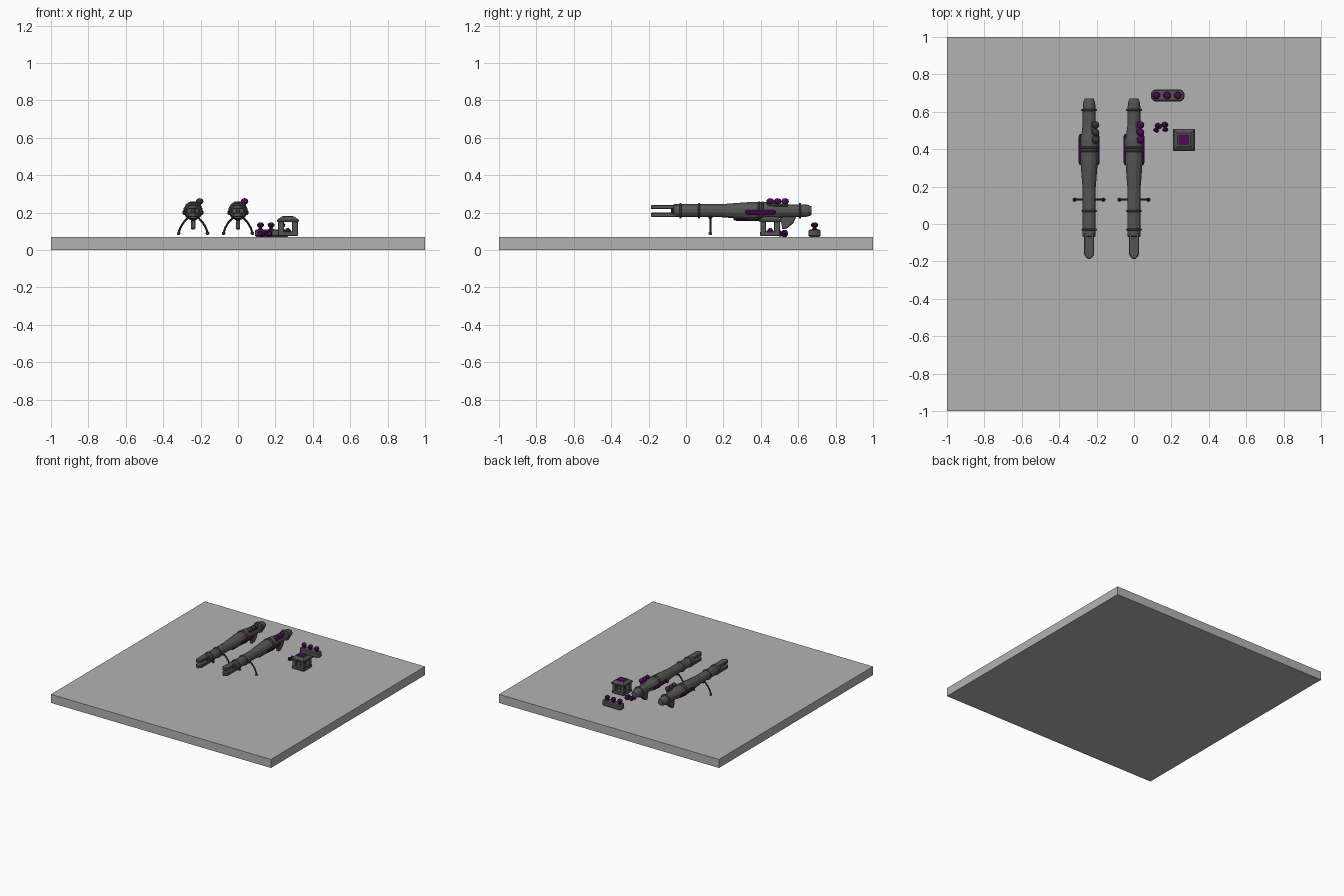
import bpy, bmesh, math
from mathutils import Vector, Matrix

if "Cube" in bpy.data.objects:
    bpy.data.objects.remove(bpy.data.objects["Cube"])


def mat(name, c):
    m = bpy.data.materials.new(name)
    m.diffuse_color = (*c, 1)
    m.use_nodes = True
    m.node_tree.nodes["Principled BSDF"].inputs["Base Color"].default_value = m.diffuse_color
    return m


STONE = mat("pale_grey", (0.45, 0.45, 0.45))
METAL = mat("gunmetal", (0.09, 0.09, 0.085))
DARK = mat("dark_metal", (0.035, 0.035, 0.035))
PURPLE = mat("purple", (0.085, 0.002, 0.105))


def finish(bm, name, m, smooth=False):
    bmesh.ops.recalc_face_normals(bm, faces=bm.faces)
    me = bpy.data.meshes.new(name)
    bm.to_mesh(me)
    bm.free()
    me.materials.append(m)
    o = bpy.data.objects.new(name, me)
    bpy.context.collection.objects.link(o)
    for p in me.polygons:
        p.use_smooth = smooth
    return o


def box(name, c, s, m, bevel=0.0, taper=1.0):
    bm = bmesh.new()
    bmesh.ops.create_cube(bm, size=1)
    for v in bm.verts:
        t = taper if v.co.z > 0 else 1
        v.co = Vector((v.co.x * s[0] * t, v.co.y * s[1] * t, v.co.z * s[2])) + Vector(c)
    if bevel:
        bmesh.ops.bevel(bm, geom=bm.edges[:], offset=bevel, segments=1, affect='EDGES')
    return finish(bm, name, m)


def lathe(name, prof, origin, direction, m, n=12):
    """Revolve (distance, radius) pairs around a line."""
    q = Vector(direction).to_track_quat('Z', 'Y')
    bm = bmesh.new()
    rings = []
    for d, r in prof:
        rings.append([bm.verts.new(Vector(origin) + q @ Vector((
            r * math.cos(2 * math.pi * (i + .5) / n), r * math.sin(2 * math.pi * (i + .5) / n), d)))
            for i in range(n)])
    for a, b in zip(rings, rings[1:]):
        for i in range(n):
            bm.faces.new((a[i], a[(i + 1) % n], b[(i + 1) % n], b[i]))
    bm.faces.new(rings[0])
    bm.faces.new(rings[-1])
    return finish(bm, name, m)


def prism(name, pts, axis, lo, hi, m, bevel=0.0):
    """Extrude a 2D outline along x (pts are y,z) or z (pts are x,y)."""
    bm = bmesh.new()
    to3 = (lambda p, d: (d, *p)) if axis == 'x' else (lambda p, d: (*p, d))
    a = [bm.verts.new(to3(p, lo)) for p in pts]
    b = [bm.verts.new(to3(p, hi)) for p in pts]
    n = len(pts)
    bm.faces.new(a)
    bm.faces.new(b)
    for i in range(n):
        bm.faces.new((a[i], a[(i + 1) % n], b[(i + 1) % n], b[i]))
    if bevel:
        bmesh.ops.bevel(bm, geom=bm.edges[:], offset=bevel, segments=1, affect='EDGES')
    return finish(bm, name, m)


def ball(name, c, r, m, sz=1.0):
    bm = bmesh.new()
    bmesh.ops.create_uvsphere(bm, u_segments=12, v_segments=8, radius=r)
    bmesh.ops.transform(bm, matrix=Matrix.Translation(c) @ Matrix.Diagonal((1, 1, sz, 1)), verts=bm.verts)
    return finish(bm, name, m, True)


def shell(name, base, direction):
    """Round of ammunition: narrow stem with a bulbous tip."""
    lathe(name, [(0, .010), (.006, .015), (.014, .015), (.018, .009), (.023, .010), (.029, .018),
                 (.038, .020), (.046, .014), (.050, .005)], base, direction, PURPLE, 10)


def cannon(tag, x, orb):
    z = .21
    # barrel and swollen body
    lathe("barrel_" + tag, [(-.07, .030), (-.065, .036), (.19, .036), (.26, .042), (.34, .048),
          (.45, .049), (.50, .040), (.53, .036), (.625, .035), (.65, .033), (.672, .024)],
          (x, 0, z), (0, 1, 0), METAL)
    for i, (y, r) in enumerate([(-.03, .043), (.07, .043), (.39, .052), (.41, .052), (.61, .044)]):
        lathe(f"barrel_ring_{i}_{tag}", [(-.005, r - .003), (-.003, r), (.003, r), (.005, r - .003)],
              (x, y, z), (0, 1, 0), METAL)
    # split muzzle, upper and lower prongs
    tip = [(x - .027, -.05), (x - .027, -.165), (x - .006, -.188), (x + .006, -.188), (x + .027, -.165), (x + .027, -.05)]
    for nm, lo, hi in (("upper", .218, .241), ("lower", .176, .200)):
        prism(f"{nm}_prong_{tag}", tip, 'z', lo, hi, METAL, .004)
    lathe("muzzle_core_" + tag, [(-.08, .012), (-.06, .014)], (x, 0, z), (0, 1, 0), DARK, 8)
    # purple side cells and lower cell
    for s in (-1, 1):
        lathe(f"side_cell_{s}_{tag}", [(.315, .008), (.33, .015), (.465, .015), (.48, .008)],
              (x + s * .043, 0, .201), (0, 1, 0), PURPLE, 8)
    lathe("lower_cell_" + tag, [(.255, .007), (.27, .013), (.39, .013), (.405, .007)],
          (x, 0, .167), (0, 1, 0), PURPLE, 8)
    # grip
    prism("grip_" + tag, [(.50, .18), (.59, .18), (.575, .145), (.54, .115), (.515, .11), (.51, .14)],
          'x', x - .012, x + .012, METAL, .004)
    # charge mount with three charges
    box("charge_mount_" + tag, (x + .026, .49, .241), (.03, .11, .016), METAL, .004)
    for i in range(3):
        y = .45 + i * .04
        lathe(f"charge_stem_{i}_{tag}", [(0, .014), (.018, .012)], (x + .028, y, .238), (.3, 0, 1), METAL, 10)
        ball(f"charge_{i}_{tag}", (x + .035, y, .260), .020, orb, .85)
    # curved bipod
    box("bipod_mount_" + tag, (x, .13, .178), (.045, .022, .022), DARK, .004)
    for s in (-1, 1):
        path = [(.012, .183), (.032, .168), (.053, .145), (.069, .117), (.078, .090)]
        for i, (a, b) in enumerate(zip(path, path[1:])):
            p, q = (Vector((x + s * u[0], .13, u[1])) for u in (a, b))
            L = (q - p).length
            lathe(f"bipod_leg_{s}_{i}_{tag}", [(-.002, .006), (L + .002, .006)], p, q - p, DARK, 8)
        ball(f"bipod_foot_{s}_{tag}", (x + s * .077, .13, .089), .010, DARK, .9)


# base slab
box("base_slab", (0, 0, .035), (2, 2, .07), STONE)

# two cannons, one loaded and one empty
cannon("loaded", 0, PURPLE)
cannon("empty", -.24, DARK)

# power crate: base, four posts, capped lid, glowing core
cx, cy = .267, .45
box("crate_base", (cx, cy, .087), (.108, .108, .026), METAL, .004)
for sx in (-1, 1):
    for sy in (-1, 1):
        box(f"crate_post_{sx}_{sy}", (cx + sx * .037, cy + sy * .037, .125), (.032, .032, .066), METAL, .003)
box("crate_collar", (cx, cy, .157), (.118, .118, .014), METAL, .003)
box("crate_lid", (cx, cy, .170), (.114, .114, .016), METAL, 0, .62)
box("crate_lid_panel", (cx, cy, .178), (.056, .056, .005), PURPLE)
lathe("crate_core", [(0, .022), (.012, .013), (.02, .006)], (cx, cy, .098), (0, 0, 1), PURPLE, 8)

# charge clip with three standing charges
clip = [(.09, .672), (.107, .655), (.253, .655), (.27, .672), (.27, .703), (.253, .72), (.107, .72), (.09, .703)]
prism("clip_tray", clip, 'z', .07, .110, METAL, .007)
for i in range(3):
    shell(f"clip_charge_{i}", (.12 + .057 * i, .6875, .098), (0, 0, 1))

# loose charges lying on the slab
shell("loose_charge_a", (.114, .492, .088), (.45, .9, 0))
shell("loose_charge_b", (.168, .495, .088), (-.1, 1, 0))
